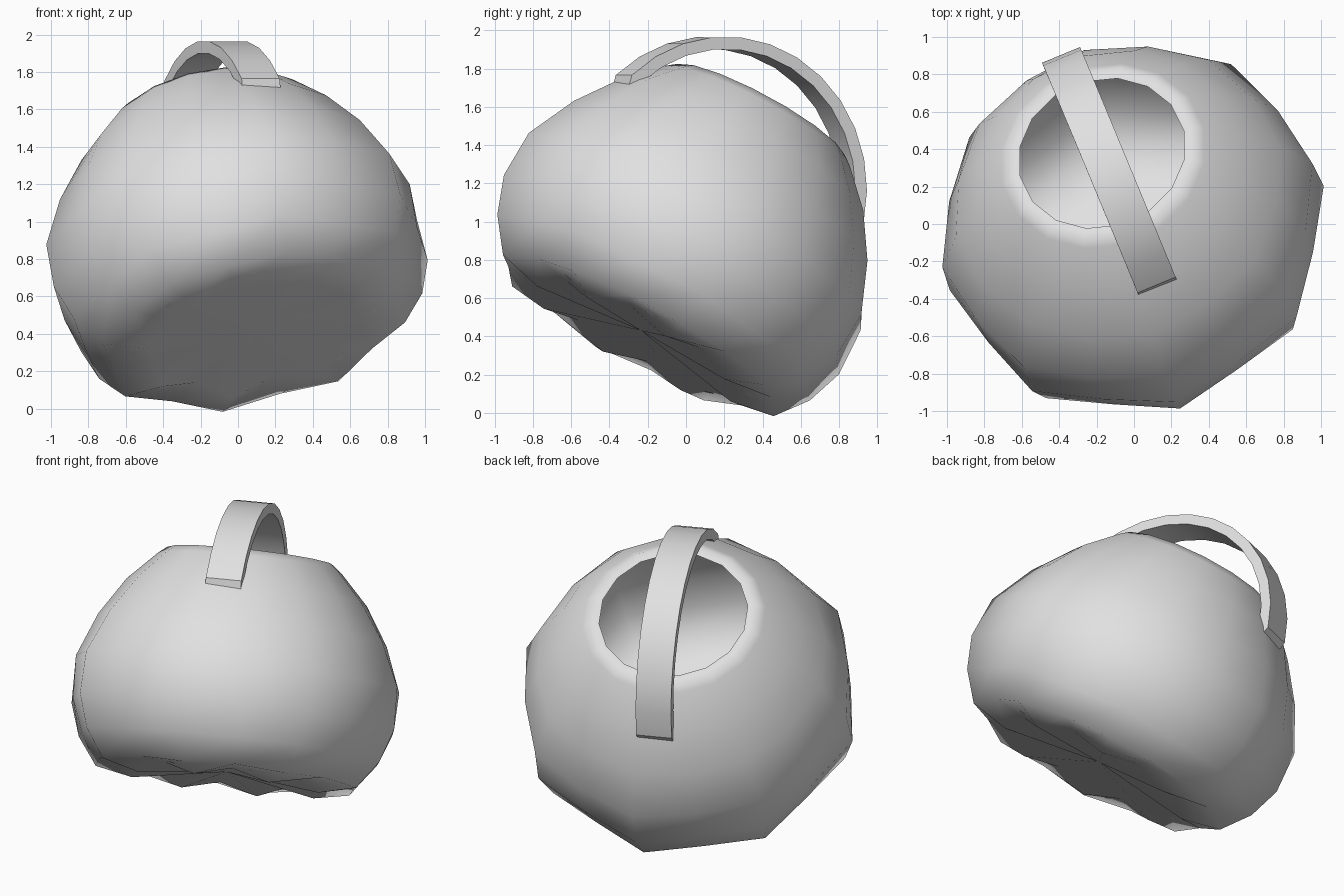
import bpy, bmesh, math
from mathutils import Matrix, Vector

old = bpy.data.objects.get("Cube")
if old:
    bpy.data.objects.remove(old, do_unlink=True)

clay = bpy.data.materials.new("light grey")
clay.use_nodes = True
clay.diffuse_color = (0.75, 0.75, 0.75, 1)
clay.node_tree.nodes["Principled BSDF"].inputs["Base Color"].default_value = (0.75, 0.75, 0.75, 1)

# Leaning frame: local z is the pot's axis, local x runs along the handle
axis = Vector((-0.19, 0.47, 0.862)).normalized()
side = Vector((0.924, 0.383, 0)).normalized()
along = side.cross(axis)
LEAN = Matrix((along, side, axis)).transposed().to_4x4()
LEAN.translation = (0.08, -0.235, 0.43)


def finish(name, bm, angle):
    bmesh.ops.recalc_face_normals(bm, faces=bm.faces)
    mesh = bpy.data.meshes.new(name)
    bm.to_mesh(mesh)
    bm.free()
    mesh.materials.append(clay)
    obj = bpy.data.objects.new(name, mesh)
    bpy.context.collection.objects.link(obj)
    obj.matrix_world = LEAN
    bpy.ops.object.select_all(action="DESELECT")
    obj.select_set(True)
    bpy.context.view_layer.objects.active = obj
    bpy.ops.object.shade_smooth_by_angle(angle=math.radians(angle))


def bridge(bm, rings):
    for a, b in zip(rings, rings[1:]):
        n = len(a)
        for i in range(n):
            j = (i + 1) % n
            bm.faces.new((a[i], a[j], b[j], b[i]))


# Pot: radius, height, then how far the in-between corners are pulled in and
# lifted, so the belly is eight-sided, the base scalloped and the mouth round
outer = [
    (0.60, -0.08, 0.93, 0.06), (0.84, -0.03, 0.93, 0.02),
    (0.97, 0.14, 0.93, 0), (1.04, 0.34, 0.94, 0), (1.03, 0.60, 0.96, 0),
    (0.90, 0.87, 0.98, 0), (0.735, 1.10, 1, 0), (0.56, 1.28, 1, 0),
]
lip = [(0.51, 1.32, 1, 0), (0.455, 1.31, 1, 0), (0.49, 1.28, 1, 0)]
# The inside follows the outside as a thin shell
MID, THIN = 0.6, 0.97
inner = [(r * THIN, MID + (z - MID) * THIN, pull, lift)
         for r, z, pull, lift in reversed(outer)]
SIDES, TURN = 16, math.radians(-8)
bm = bmesh.new()
rings = []
for r, z, pull, lift in outer + lip + inner:
    ring = []
    for i in range(SIDES):
        a = math.tau * i / SIDES + TURN
        k = r * (pull if i % 2 else 1)
        h = z + (lift if i % 2 else 0)
        ring.append(bm.verts.new((k * math.cos(a), k * math.sin(a), h)))
    rings.append(ring)
bridge(bm, rings)
# Close the dented underside and the inner floor
for ring, z in ((rings[0], 0), (rings[-1], 0.02)):
    tip = bm.verts.new((0, 0, z))
    for i in range(SIDES):
        bm.faces.new((ring[i], ring[(i + 1) % SIDES], tip))
finish("pot_body", bm, 55)

# Handle: flat strap bent over the mouth, its ends curled into the shoulder
STEPS, REACH, CURL, WIDTH = 12, 72, 77, 0.11
arc = [(REACH * (2 * i / STEPS - 1), 0.8) for i in range(STEPS + 1)]
arc = [(-CURL, 0.76)] + arc + [(CURL, 0.76)]
bm = bmesh.new()
rings = []
for degrees, top in arc:
    a = math.radians(degrees)
    low = top - 0.065
    rings.append([bm.verts.new((r * math.sin(a), w, 0.855 + r * math.cos(a)))
                  for r, w in ((top, -WIDTH), (top, WIDTH), (low, WIDTH), (low, -WIDTH))])
bridge(bm, rings)
bm.faces.new(rings[0])
bm.faces.new(rings[-1])
finish("strap_handle", bm, 30)
